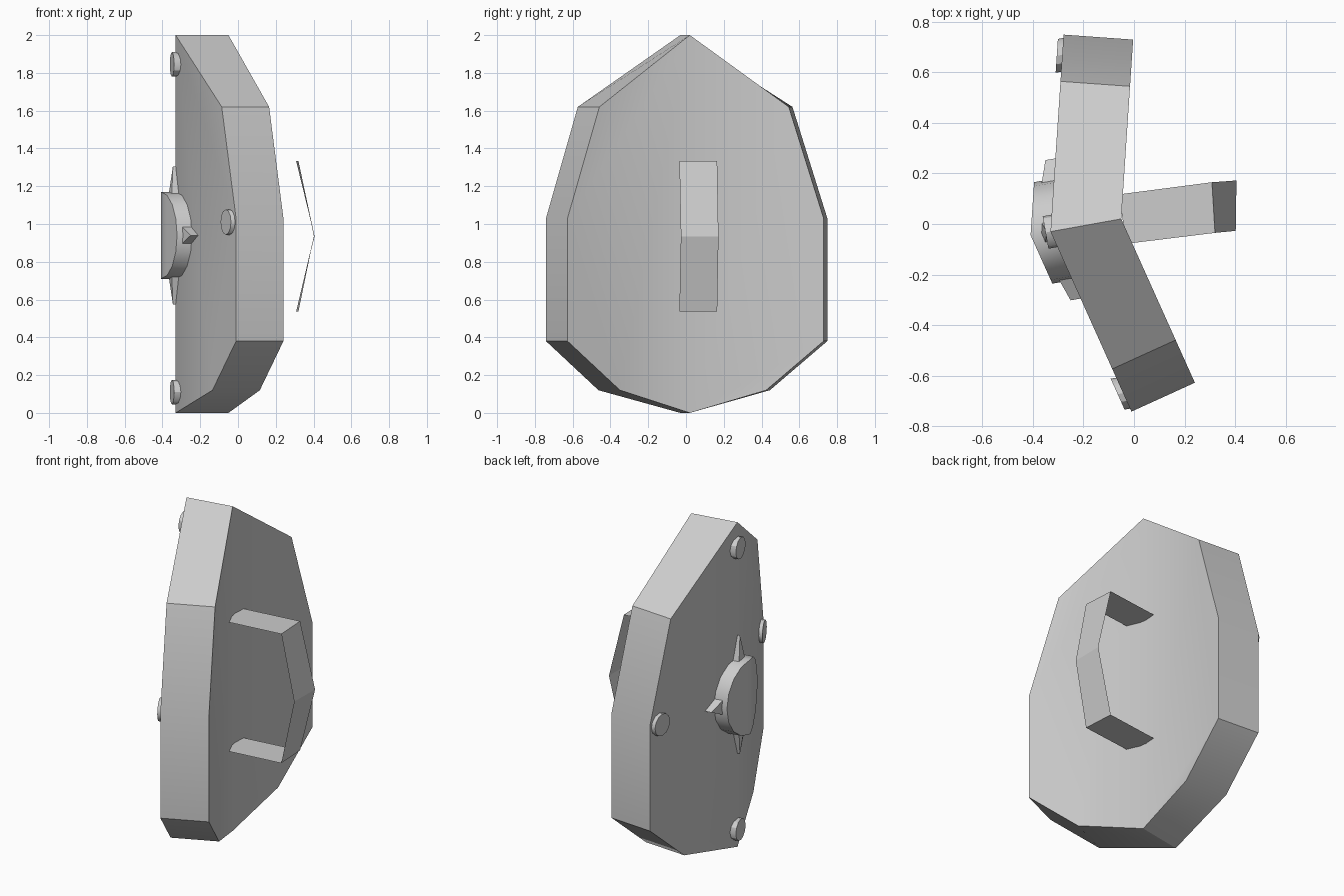
import bpy, bmesh, math

cube = bpy.data.objects.get("Cube")
if cube:
    bpy.data.objects.remove(cube, do_unlink=True)

# Single plain grey
GREY = (0.604, 0.604, 0.604, 1)
grey = bpy.data.materials.new("plain_grey")
grey.use_nodes = True
grey.diffuse_color = GREY
grey.node_tree.nodes["Principled BSDF"].inputs["Base Color"].default_value = GREY

RIDGE = (-0.33, -0.03)          # outer fold line in plan
TURN = math.radians(10.2)       # heading of the whole shield
BEND = math.radians(14)         # sweep of each wing
MID = 0.94                      # height of the boss


def place(s, z, d, bend=BEND):
    """Distance s along a wing, height z, offset d outward from the face."""
    u, v = abs(s) * math.sin(bend) - d, s * math.cos(bend)
    c, n = math.cos(TURN), math.sin(TURN)
    return (RIDGE[0] + u * c - v * n, RIDGE[1] + u * n + v * c, z)


def finish(name, bm, smooth=True):
    bmesh.ops.recalc_face_normals(bm, faces=bm.faces)
    mesh = bpy.data.meshes.new(name)
    bm.to_mesh(mesh)
    bm.free()
    mesh.materials.append(grey)
    obj = bpy.data.objects.new(name, mesh)
    bpy.context.collection.objects.link(obj)
    if smooth:
        bpy.ops.object.select_all(action='DESELECT')
        obj.select_set(True)
        bpy.context.view_layer.objects.active = obj
        bpy.ops.object.shade_smooth_by_angle(angle=math.radians(30))
    return obj


def plate(name, front, back, fold=False, bend=BEND):
    """Solid between two outlines of (s, z, d); fold mirrors a half outline."""
    half = len(front)
    if fold:
        front, back = ([*o, *[(-s, z, d) for s, z, d in o[-2:0:-1]]] for o in (front, back))
    bm = bmesh.new()
    rings = [[bm.verts.new(place(*p, bend)) for p in o] for o in (front, back)]
    for ring in rings:
        if fold:
            bm.faces.new(ring[:half])
            bm.faces.new(ring[half - 1:] + ring[:1])
        else:
            bm.faces.new(ring)
    a, b = rings
    for i in range(len(a)):
        j = (i + 1) % len(a)
        bm.faces.new((a[i], a[j], b[j], b[i]))
    return finish(name, bm)


def at_depth(outline, d):
    return [(s, z, d) for s, z in outline]


def arc(s0, z0, rs, rz, steps, total):
    return [(s0 + rs * math.sin(total * i / steps), z0 + rz * math.cos(total * i / steps))
            for i in range(steps + (total < 4))]


# Folded shield body, narrower on the inside
levels = [(0.595, 1.62), (0.78, 1.03), (0.78, 0.38), (0.475, 0.12)]
outer = [(0, 2.0)] + levels + [(0, 0)]
inner = [(0, 2.0)] + [(s - 0.07, z) for s, z in levels] + [(0, 0)]
plate("shield_body", at_depth(outer, 0), at_depth(inner, -0.284), fold=True)

# Round boss following the fold
disc = arc(0, MID, 0.21, 0.23, 8, math.pi)
disc[0], disc[-1] = (0, disc[0][1]), (0, disc[-1][1])
plate("boss", at_depth(disc, 0.08), at_depth(disc, -0.01), fold=True)

# Four pointed spikes around the boss
for name, sign in (("upper", 1), ("lower", -1)):
    tri = [(0, MID + sign * 0.365), (0.045, MID + sign * 0.2), (0, MID + sign * 0.2)]
    front = [(s, z, d) for (s, z), d in zip(tri, (0.015, 0.04, 0.04))]
    plate(name + "_spike", front, at_depth(tri, -0.005), fold=True)
for name, sign in (("left", -1), ("right", 1)):
    tri = [(sign * 0.29, MID), (sign * 0.19, MID + 0.05), (sign * 0.19, MID - 0.05)]
    front = [(s, z, d) for (s, z), d in zip(tri, (0.04, 0.05, 0.05))]
    plate(name + "_spike", front, at_depth(tri, -0.005))

# Rivets on the wings and on the ridge
for name, s, z in (("left", -0.7, 1.01), ("right", 0.7, 1.01)):
    ring = arc(s, z, 0.067, 0.067, 12, math.tau)
    plate(name + "_rivet", at_depth(ring, 0.022), at_depth(ring, -0.01))
for name, z in (("upper", 1.845), ("lower", 0.11)):
    ring = arc(0, z, 0.065, 0.065, 12, math.tau)
    plate(name + "_rivet", at_depth(ring, 0.02), at_depth(ring, -0.02), bend=0)

# Thin strap handle on the inside
TOP, LOW = 1.333, 0.537
near = [(-0.03, -0.078), (0.32, -0.035), (0.402, -0.027)]
far = [(-0.06, 0.117), (0.308, 0.165), (0.405, 0.172)]
bm = bmesh.new()
path = [(0, TOP), (1, TOP), (2, (TOP + LOW) / 2), (1, LOW), (0, LOW)]
rails = [[bm.verts.new((*edge[i], z)) for i, z in path] for edge in (near, far)]
for i in range(len(path) - 1):
    bm.faces.new((rails[0][i], rails[0][i + 1], rails[1][i + 1], rails[1][i]))
finish("strap_handle", bm, smooth=False)
